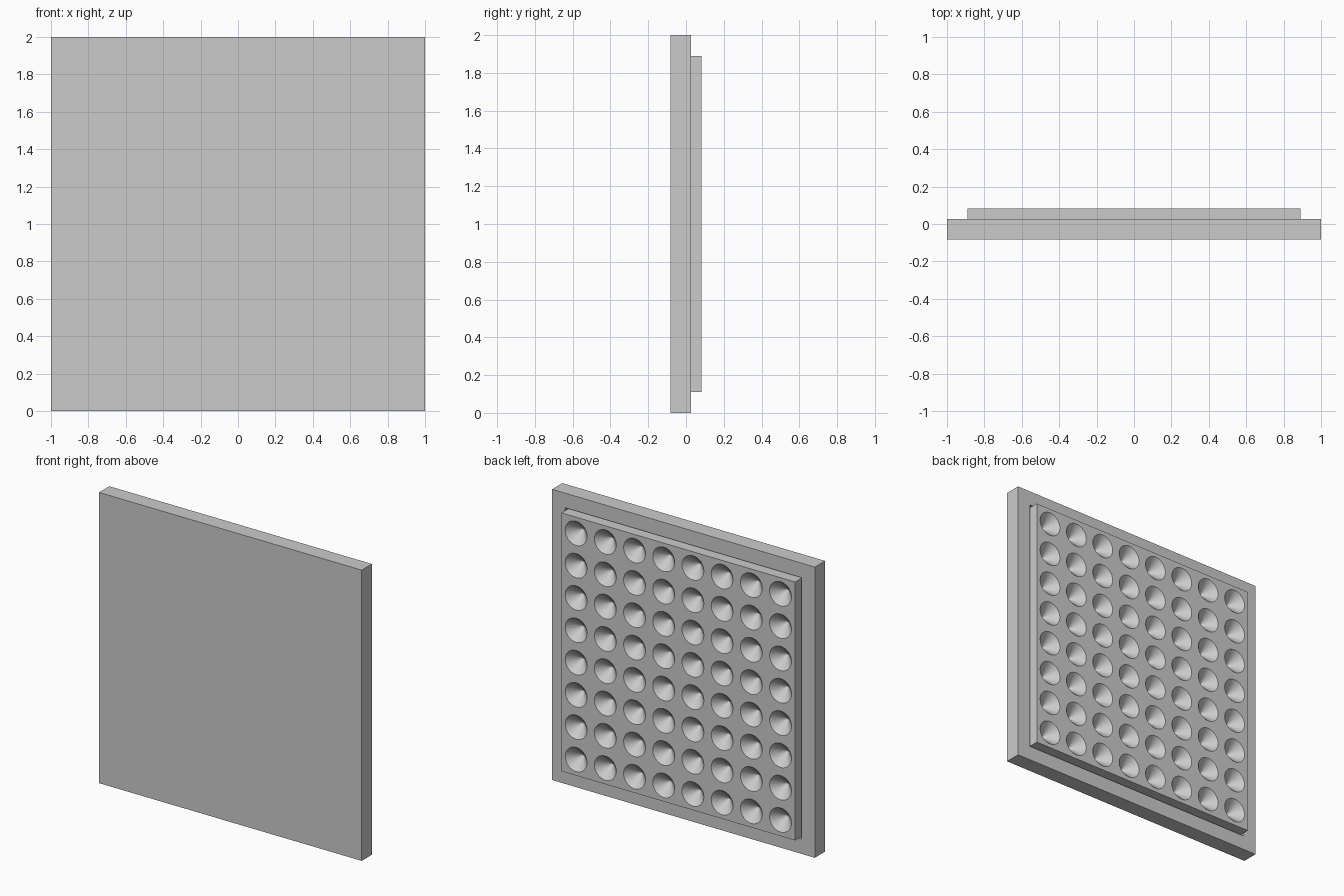
import bpy, bmesh
from math import sin, cos, pi

default = bpy.data.objects.get("Cube")
if default:
    bpy.data.objects.remove(default)

CELL = 2 / 9             # grid pitch: eight cells plus a half-cell border
HALF = 4 * CELL          # half width of the raised panel
GAP = CELL * 0.05        # clearance groove around the panel
FRONT, RIM, BACK = -CELL * 0.375, CELL * 0.125, CELL * 0.375
FLOOR = RIM - CELL * 0.25
RADIUS, DEPTH, SIDES = CELL * 0.375, CELL * 0.375, 32

grey = bpy.data.materials.new("plain grey")
grey.use_nodes = True
grey.diffuse_color = (0.6, 0.6, 0.6, 1)
grey.node_tree.nodes["Principled BSDF"].inputs["Base Color"].default_value = grey.diffuse_color


def finish(bm, name):
    bmesh.ops.remove_doubles(bm, verts=bm.verts, dist=1e-5)
    bmesh.ops.recalc_face_normals(bm, faces=bm.faces)
    mesh = bpy.data.meshes.new(name)
    bm.to_mesh(mesh)
    bm.free()
    mesh.materials.append(grey)
    obj = bpy.data.objects.new(name, mesh)
    bpy.context.collection.objects.link(obj)


def square(bm, half, y):
    return [bm.verts.new((x * half, y, 1 + z * half))
            for x, z in ((-1, -1), (1, -1), (1, 1), (-1, 1))]


def bridge(bm, a, b):
    for i in range(len(a)):
        j = (i + 1) % len(a)
        bm.faces.new((a[i], a[j], b[j], b[i]))


# Base plate with a square recess in its back
bm = bmesh.new()
loops = [square(bm, h, y) for h, y in
         ((1, FRONT), (1, RIM), (HALF + GAP, RIM), (HALF + GAP, FLOOR))]
for a, b in zip(loops, loops[1:]):
    bridge(bm, a, b)
bm.faces.new(loops[0])
bm.faces.new(loops[-1])
finish(bm, "base_plate")

# Raised panel: each cell is a square ring around a conical dimple
bm = bmesh.new()
for col in range(8):
    for row in range(8):
        cx, cz = (col - 3.5) * CELL, 1 + (row - 3.5) * CELL
        outer, rim = [], []
        for k in range(SIDES):
            c, s = cos(2 * pi * k / SIDES), sin(2 * pi * k / SIDES)
            reach = CELL / 2 / max(abs(c), abs(s))
            outer.append(bm.verts.new((cx + c * reach, BACK, cz + s * reach)))
            rim.append(bm.verts.new((cx + c * RADIUS, BACK, cz + s * RADIUS)))
        bridge(bm, outer, rim)
        tip = bm.verts.new((cx, BACK - DEPTH, cz))
        for k in range(SIDES):
            bm.faces.new((rim[k], rim[(k + 1) % SIDES], tip))
bmesh.ops.remove_doubles(bm, verts=bm.verts, dist=1e-5)

# Panel sides and underside, extruded from the outer border
border = [e for e in bm.edges if e.is_boundary]
new = bmesh.ops.extrude_edge_only(bm, edges=border)["geom"]
for v in new:
    if isinstance(v, bmesh.types.BMVert):
        v.co.y = FLOOR
bmesh.ops.holes_fill(bm, edges=[e for e in bm.edges if e.is_boundary], sides=0)
finish(bm, "dimpled_panel")
